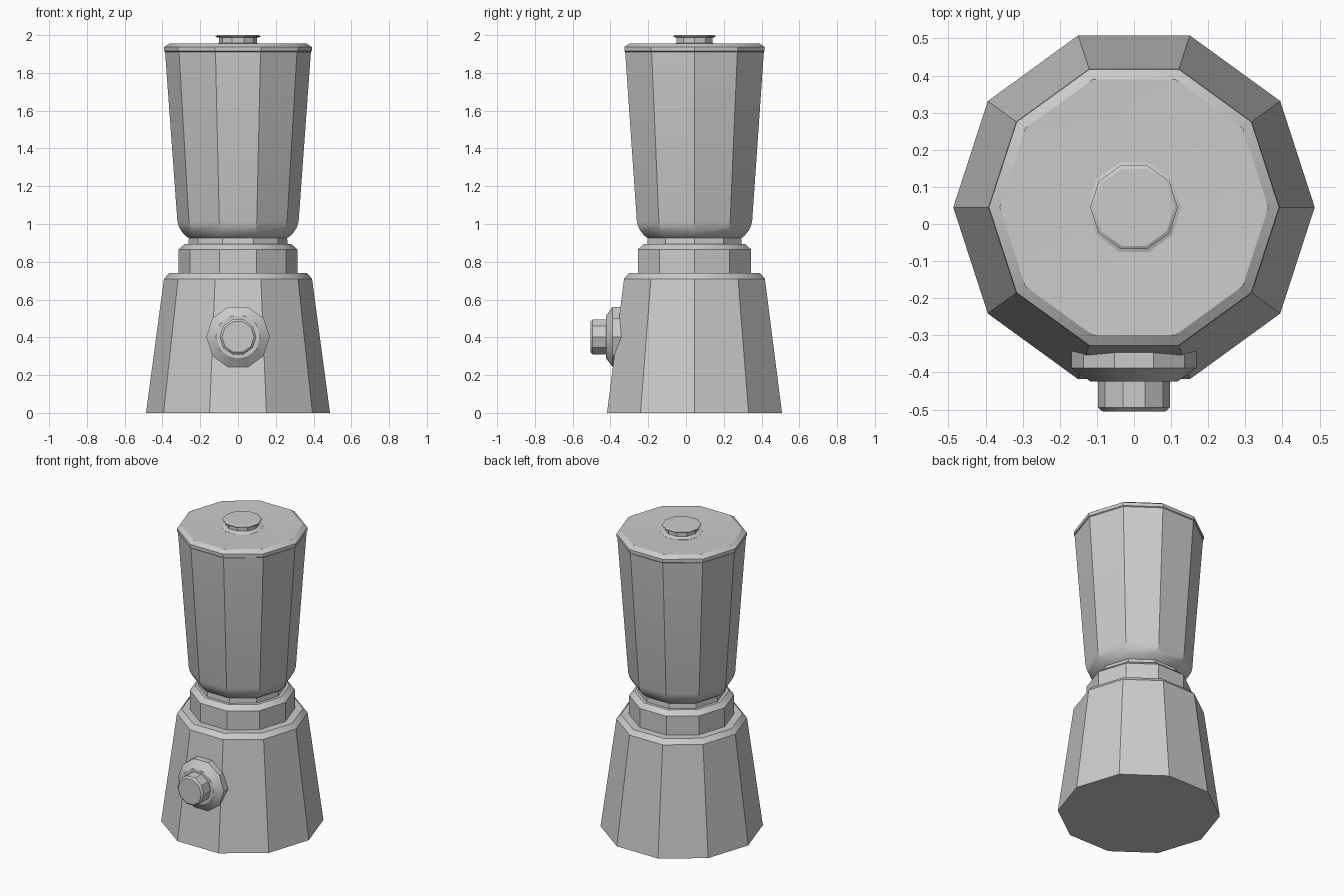
import bpy, bmesh, math
from mathutils import Matrix

if "Cube" in bpy.data.objects:
    bpy.data.objects.remove(bpy.data.objects["Cube"])

SIDES = 10
CY = 0.045  # centre of the body along y


def lathe(name, profile, matrix):
    """Ten-sided solid from (radius, height) points, capped at both ends."""
    bm = bmesh.new()
    rings = []
    for r, h in profile:
        ring = []
        for i in range(SIDES):
            a = 2 * math.pi * i / SIDES
            ring.append(bm.verts.new((r * math.cos(a), r * math.sin(a), h)))
        rings.append(ring)
    for low, high in zip(rings, rings[1:]):
        for i in range(SIDES):
            j = (i + 1) % SIDES
            bm.faces.new((low[i], low[j], high[j], high[i]))
    bm.faces.new(rings[0][::-1])
    bm.faces.new(rings[-1])
    bmesh.ops.recalc_face_normals(bm, faces=bm.faces)
    mesh = bpy.data.meshes.new(name)
    bm.to_mesh(mesh)
    bm.free()
    ob = bpy.data.objects.new(name, mesh)
    ob.matrix_world = matrix
    bpy.context.collection.objects.link(ob)
    bpy.ops.object.select_all(action='DESELECT')
    ob.select_set(True)
    bpy.context.view_layer.objects.active = ob
    bpy.ops.object.shade_smooth_by_angle(angle=math.radians(30))
    return ob


upright = Matrix.Translation((0, CY, 0))
# Dial axis: local z points towards the front (-y)
forward = Matrix.Translation((0, 0, 0.402)) @ Matrix.Rotation(math.pi / 2, 4, 'X')

# Tapered motor housing with a chamfered shoulder
lathe("motor_base", [(0.487, 0), (0.392, 0.71), (0.365, 0.74)], upright)

# Collar that the jug sits on
lathe("collar", [(0.315, 0.73), (0.315, 0.865), (0.283, 0.893)], upright)

# Jug with pinched foot and flaring wall
lathe("jug", [(0.264, 0.885), (0.260, 0.925), (0.279, 0.938), (0.298, 0.96),
              (0.313, 0.985), (0.321, 1.015), (0.386, 1.91)], upright)

# Lid with bevelled rim and shallow dished top
lathe("lid", [(0.375, 1.905), (0.391, 1.915), (0.391, 1.937),
              (0.362, 1.956), (0.12, 1.948)], upright)

# Lid knob: flared foot, stem and thin cap
lathe("lid_knob", [(0.127, 1.945), (0.127, 1.949), (0.100, 1.959), (0.100, 1.987),
                   (0.118, 1.990), (0.118, 1.995), (0.109, 2.0)], upright)

# Control dial: bezel on the housing and protruding knob
lathe("dial_bezel", [(0.168, 0.34), (0.168, 0.388), (0.118, 0.424)], forward)
lathe("dial_knob", [(0.097, 0.41), (0.097, 0.494), (0.085, 0.505)], forward)
